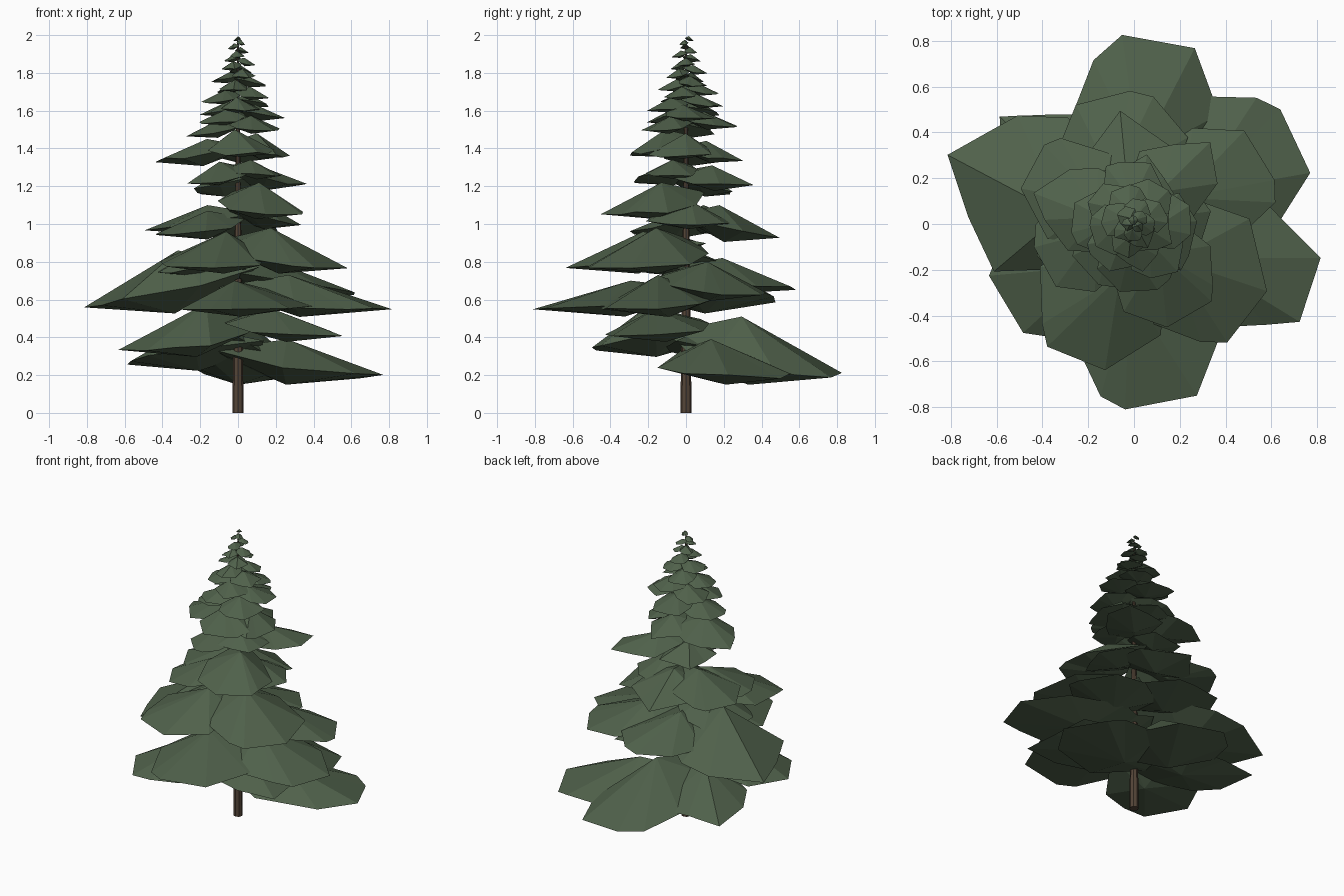
import bpy, bmesh, math, random
from mathutils import Vector

if "Cube" in bpy.data.objects:
    bpy.data.objects.remove(bpy.data.objects["Cube"])

random.seed(11)

def material(name, color):
    m = bpy.data.materials.new(name)
    m.diffuse_color = (*color, 1)
    m.use_nodes = True
    m.node_tree.nodes["Principled BSDF"].inputs["Base Color"].default_value = m.diffuse_color
    return m

needles = material("needle_green", (0.08, 0.12, 0.07))
bark = material("bark_brown", (0.09, 0.06, 0.04))

# Trunk: thin tapered eight-sided pole
bpy.ops.mesh.primitive_cone_add(vertices=8, radius1=0.03, radius2=0.004,
                                depth=1.97, location=(0, 0, 0.985))
trunk = bpy.context.object
trunk.name = "trunk"
trunk.data.materials.append(bark)

# Rim outlines of a bough: fraction along its reach, fraction of its half width
BLUNT = [(-0.16, 0.1), (0.08, 0.62), (0.50, 1.0), (0.88, 0.72),
         (0.99, 0.42), (0.97, -0.48), (0.62, -0.95), (0.2, -0.8)]
POINTED = [(-0.16, 0.1), (0.08, 0.65), (0.55, 1.0), (0.78, 0.55),
           (1.0, 0.0), (0.75, -0.65), (0.45, -0.95), (0.1, -0.7)]

def bough(name, outline, azimuth, reach, tip_z, top_z, half_width):
    """Faceted drooping lens: a rim polygon, a peak above and a keel below."""
    a = math.radians(azimuth)
    out, side = Vector((math.cos(a), math.sin(a), 0)), Vector((-math.sin(a), math.cos(a), 0))
    h = top_z - tip_z
    flip = random.choice((-1, 1))
    roll = random.uniform(-0.15, 0.15)
    bm = bmesh.new()

    def vert(u, v, z):
        return bm.verts.new(out * (u * reach) + side * (v * half_width * flip) + Vector((0, 0, z)))

    rim = []
    for u, v in outline:
        # high at the trunk, falling to the tip and at the sides
        z = tip_z + h * (0.6 * max(0, 1 - u) - 0.22 * abs(v) * (1 - u * u)
                         + roll * v * (1 - u * u) + random.uniform(-0.08, 0.08))
        jitter = 0.08 if u < 0.9 else 0.01
        rim.append(vert(u + random.uniform(-jitter, jitter) * 0.7,
                        v + random.uniform(-jitter, jitter) * 1.6, z))
    peak = vert(0.36, random.uniform(-0.2, 0.2), top_z)
    keel = vert(0.40, random.uniform(-0.2, 0.2), tip_z - 0.05 * reach)
    for i, p in enumerate(rim):
        q = rim[(i + 1) % len(rim)]
        bm.faces.new((p, q, peak))
        bm.faces.new((q, p, keel))
    bmesh.ops.recalc_face_normals(bm, faces=bm.faces)
    mesh = bpy.data.meshes.new(name)
    bm.to_mesh(mesh)
    bm.free()
    mesh.materials.append(needles)
    bpy.context.collection.objects.link(bpy.data.objects.new(name, mesh))

# Large boughs: azimuth, reach, tip height, peak height, half width
BLUNT_BOUGHS = [
    (83, 0.82, 0.19, 0.51, 0.36),
    (28, 0.81, 0.19, 0.39, 0.35),
    (213, 0.67, 0.33, 0.58, 0.33),
    (-21, 0.84, 0.55, 0.73, 0.33),
    (-82, 0.80, 0.55, 0.70, 0.36),
    (103, 0.58, 0.66, 0.82, 0.28),
    (28, 0.64, 0.62, 0.80, 0.28),
    (-114, 0.65, 0.77, 0.96, 0.30),
    (-40, 0.65, 0.77, 0.98, 0.32),
    (150, 0.52, 0.97, 1.10, 0.24),
    (205, 0.44, 0.94, 1.07, 0.22),
    (-58, 0.47, 1.05, 1.22, 0.25),
    (225, 0.30, 1.22, 1.33, 0.19),
    (-85, 0.30, 1.37, 1.50, 0.18),
    (185, 0.44, 0.74, 0.90, 0.24),
    (-15, 0.27, 1.36, 1.48, 0.17),
]
POINTED_BOUGHS = [
    (141, 0.75, 0.26, 0.46, 0.32),
    (-35, 0.68, 0.41, 0.55, 0.32),
    (160, 0.87, 0.57, 0.86, 0.36),
    (97, 0.50, 0.93, 1.10, 0.24),
    (10, 0.34, 0.99, 1.12, 0.22),
    (47, 0.49, 1.20, 1.31, 0.20),
    (130, 0.30, 1.16, 1.28, 0.18),
    (-40, 0.27, 1.25, 1.34, 0.17),
    (163, 0.46, 1.33, 1.45, 0.20),
    (80, 0.31, 1.34, 1.44, 0.17),
]
for kind, outline, rows in (("broad", BLUNT, BLUNT_BOUGHS), ("pointed", POINTED, POINTED_BOUGHS)):
    for i, row in enumerate(rows):
        bough(f"{kind}_bough_{i + 1}", outline, *row)

# Crown: small boughs spiralling up and shrinking toward the top
N = 24
for i in range(N):
    t = i / (N - 1)
    reach = 0.24 * (1 - t) ** 1.1 + 0.04 + random.uniform(-0.02, 0.02) * (1 - t)
    z = 1.47 + 0.50 * t
    bough(f"crown_bough_{i + 1}", random.choice((BLUNT, POINTED)), 175 + 137.5 * i,
          reach, z, z + 0.025 + 0.06 * (1 - t), reach * 0.55)
